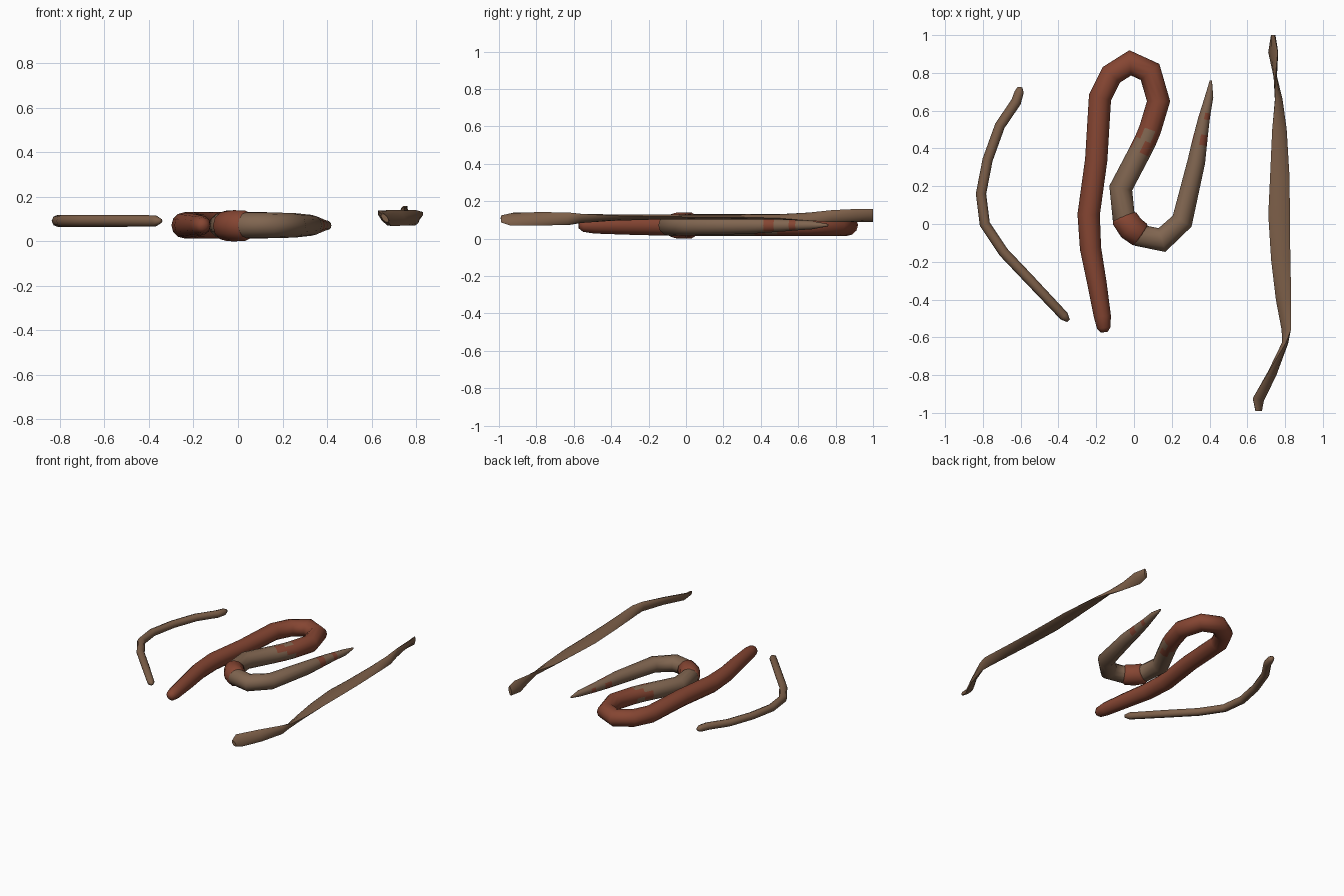
import bpy, bmesh, math
from mathutils import Vector


def material(name, rgb):
    m = bpy.data.materials.new(name)
    m.diffuse_color = (*rgb, 1)
    return m


RED = material("earth red", (0.235, 0.060, 0.032))
TAN = material("muddy tan", (0.215, 0.130, 0.080))
BROWN = material("dull brown", (0.205, 0.115, 0.066))


def tube(name, stations, mats, sides=10, rule=None, angle=70):
    """Sweep stations (x, y, z, half width, half height, roll degrees)."""
    bm = bmesh.new()
    pts = [Vector(s[:3]) for s in stations]
    n = len(pts)
    rings = []
    for i, (x, y, z, a, b, roll) in enumerate(stations):
        d0 = (pts[i] - pts[max(i - 1, 0)])
        d1 = (pts[min(i + 1, n - 1)] - pts[i])
        d0 = (d0 if d0.length else d1).normalized()
        d1 = (d1 if d1.length else d0).normalized()
        t = (d0 + d1).normalized()
        mitre = 1 / max(t.dot(d1), 0.8)
        side = t.cross(Vector((0, 0, 1))).normalized()
        up = side.cross(t)
        c, s = math.cos(math.radians(roll)), math.sin(math.radians(roll))
        ring = []
        for k in range(sides):
            w = 2 * math.pi * k / sides
            u, v = a * math.cos(w), b * math.sin(w)
            ring.append(bm.verts.new(pts[i] + side * (u * c - v * s) * mitre + up * (u * s + v * c)))
        rings.append(ring)
    for i in range(n - 1):
        for k in range(sides):
            j = (k + 1) % sides
            f = bm.faces.new((rings[i][k], rings[i][j], rings[i + 1][j], rings[i + 1][k]))
            f.material_index = rule(i, k) if rule else 0
    for ring, i in ((rings[0], 0), (rings[-1], n - 2)):
        bm.faces.new(ring).material_index = rule(i, 0) if rule else 0
    bmesh.ops.recalc_face_normals(bm, faces=bm.faces)
    me = bpy.data.meshes.new(name)
    bm.to_mesh(me)
    bm.free()
    for m in mats:
        me.materials.append(m)
    ob = bpy.data.objects.new(name, me)
    bpy.context.collection.objects.link(ob)
    bpy.context.view_layer.objects.active = ob
    ob.select_set(True)
    bpy.ops.object.shade_smooth_by_angle(angle=math.radians(angle))
    ob.select_set(False)
    return ob


def round_path(rows, z):
    return [(x, y, z, r, r, 0) for x, y, r in rows]


# Small curved worm on the left
small = [(-0.603, 0.725, 0.012), (-0.607, 0.70, 0.024), (-0.625, 0.645, 0.027),
         (-0.71, 0.52, 0.027), (-0.775, 0.34, 0.027), (-0.81, 0.16, 0.027),
         (-0.79, 0.0, 0.027), (-0.69, -0.15, 0.027), (-0.557, -0.29, 0.027),
         (-0.37, -0.488, 0.025), (-0.347, -0.512, 0.010)]
tube("small_worm", round_path(small, 0.092), [BROWN], 8)

# Large winding worm: red front half, tan rear with mottled joints
large = [(-0.157, -0.573, 0.018), (-0.16, -0.55, 0.036), (-0.167, -0.49, 0.045),
         (-0.195, -0.32, 0.051), (-0.23, -0.13, 0.056), (-0.24, 0.05, 0.059),
         (-0.20, 0.34, 0.059), (-0.18, 0.67, 0.059), (-0.12, 0.79, 0.059),
         (-0.02, 0.853, 0.059), (0.085, 0.805, 0.059), (0.13, 0.65, 0.059),
         (0.085, 0.50, 0.059), (0.06, 0.44, 0.059), (0.03, 0.38, 0.059),
         (-0.07, 0.19, 0.059), (-0.055, 0.04, 0.059), (0.035, -0.062, 0.058),
         (0.148, -0.085, 0.058), (0.255, 0.015, 0.055), (0.33, 0.33, 0.047),
         (0.345, 0.42, 0.041), (0.355, 0.475, 0.037), (0.37, 0.555, 0.031),
         (0.378, 0.59, 0.028), (0.398, 0.675, 0.022), (0.407, 0.76, 0.006)]


def mottled(i, k):
    if i < 12:
        return 0
    if i in (12, 13):          # patchy change from red to tan
        return 0 if (k + i) % 4 < 2 else 1
    if i in (21, 23):          # red blotches near the tail
        return 0 if k % 5 < 3 else 1
    return 1


tube("large_worm", round_path(large, 0.072), [RED, TAN], 12, mottled)

# Thick red collar around the bend of the large worm
collar = [(-0.055, 0.045, 0.058), (-0.050, 0.030, 0.069),
          (-0.015, -0.022, 0.070), (0.032, -0.056, 0.068), (0.042, -0.062, 0.056)]
tube("worm_collar", round_path(collar, 0.070), [RED], 12)

# Flat twisted worm on the right, rolling over near both ends
flat = [(0.660, -0.99, 0.105, 0.024, 0.012, 130), (0.658, -0.93, 0.104, 0.045, 0.016, 130),
        (0.732, -0.79, 0.106, 0.041, 0.016, 120), (0.800, -0.63, 0.106, 0.034, 0.016, 85),
        (0.806, -0.56, 0.108, 0.034, 0.015, 45), (0.792, -0.40, 0.112, 0.042, 0.014, 15),
        (0.777, -0.19, 0.115, 0.051, 0.014, 4), (0.768, 0.05, 0.116, 0.057, 0.014, 0),
        (0.772, 0.24, 0.116, 0.052, 0.014, 0), (0.770, 0.50, 0.116, 0.039, 0.014, -10),
        (0.766, 0.66, 0.117, 0.029, 0.013, -50), (0.748, 0.78, 0.120, 0.032, 0.009, -90),
        (0.737, 0.91, 0.124, 0.042, 0.016, -125), (0.737, 1.0, 0.124, 0.035, 0.011, -100)]
tube("flat_twisted_worm", flat, [BROWN], 8, angle=50)
